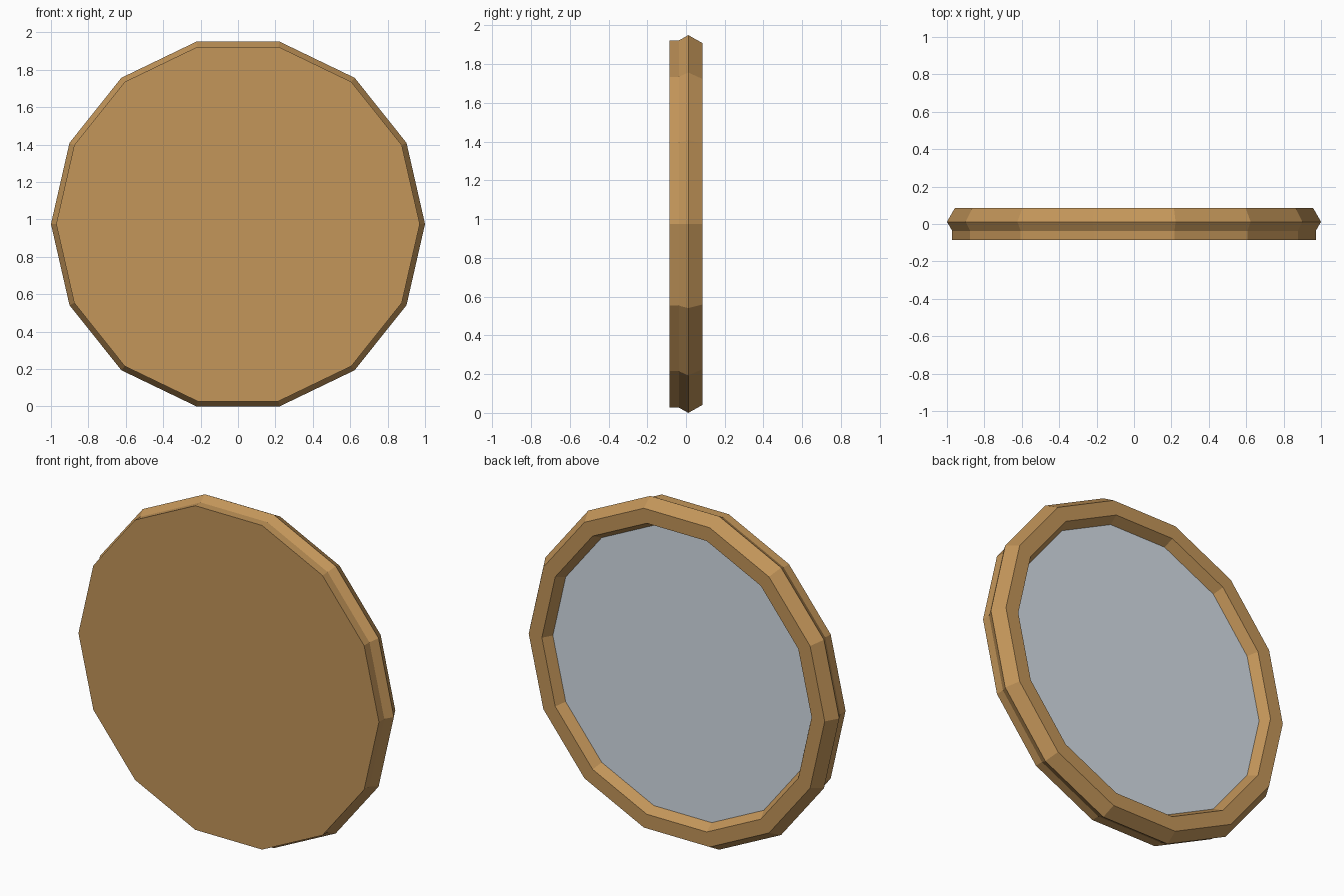
import bpy, bmesh, math

if "Cube" in bpy.data.objects:
    bpy.data.objects.remove(bpy.data.objects["Cube"])

SIDES = 14
CENTRE_Z = math.sin(math.radians(540 / 7))  # lowest edge rests on z = 0


def material(name, colour):
    m = bpy.data.materials.new(name)
    m.diffuse_color = (*colour, 1)
    m.use_nodes = True
    m.node_tree.nodes["Principled BSDF"].inputs["Base Color"].default_value = m.diffuse_color
    return m


def lathe(name, profile, mat, ring=False):
    """Spin (radius, y) points around the y axis; ring closes the profile, else the ends are capped."""
    bm = bmesh.new()
    loops = []
    for r, y in profile:
        loops.append([bm.verts.new((r * math.cos(a), y, CENTRE_Z + r * math.sin(a)))
                      for a in (2 * math.pi * i / SIDES for i in range(SIDES))])
    pairs = list(zip(loops, loops[1:]))
    if ring:
        pairs.append((loops[-1], loops[0]))
    else:
        bm.faces.new(loops[0])
        bm.faces.new(loops[-1])
    for a, b in pairs:
        for i in range(SIDES):
            j = (i + 1) % SIDES
            bm.faces.new((a[i], a[j], b[j], b[i]))
    bmesh.ops.recalc_face_normals(bm, faces=bm.faces)
    mesh = bpy.data.meshes.new(name)
    bm.to_mesh(mesh)
    bm.free()
    mesh.materials.append(mat)
    obj = bpy.data.objects.new(name, mesh)
    bpy.context.collection.objects.link(obj)
    return obj


wood = material("tan wood", (0.55, 0.305, 0.102))
glass = material("pale glass", (0.70, 0.77, 0.84))

# rim: low-poly torus with a hexagonal section
minor, major, mid_y = 0.085, 0.915, 0.012
section = [(major + minor * math.cos(k * math.pi / 3), mid_y + minor * math.sin(k * math.pi / 3))
           for k in range(6)]
lathe("rim", section, wood, ring=True)

# solid wooden board on the front side
lathe("backing_board", [(0.972, -0.086), (0.972, 0.01)], wood)

# glass pane recessed inside the rim
lathe("glass_pane", [(0.87, 0.012), (0.87, 0.03)], glass)
